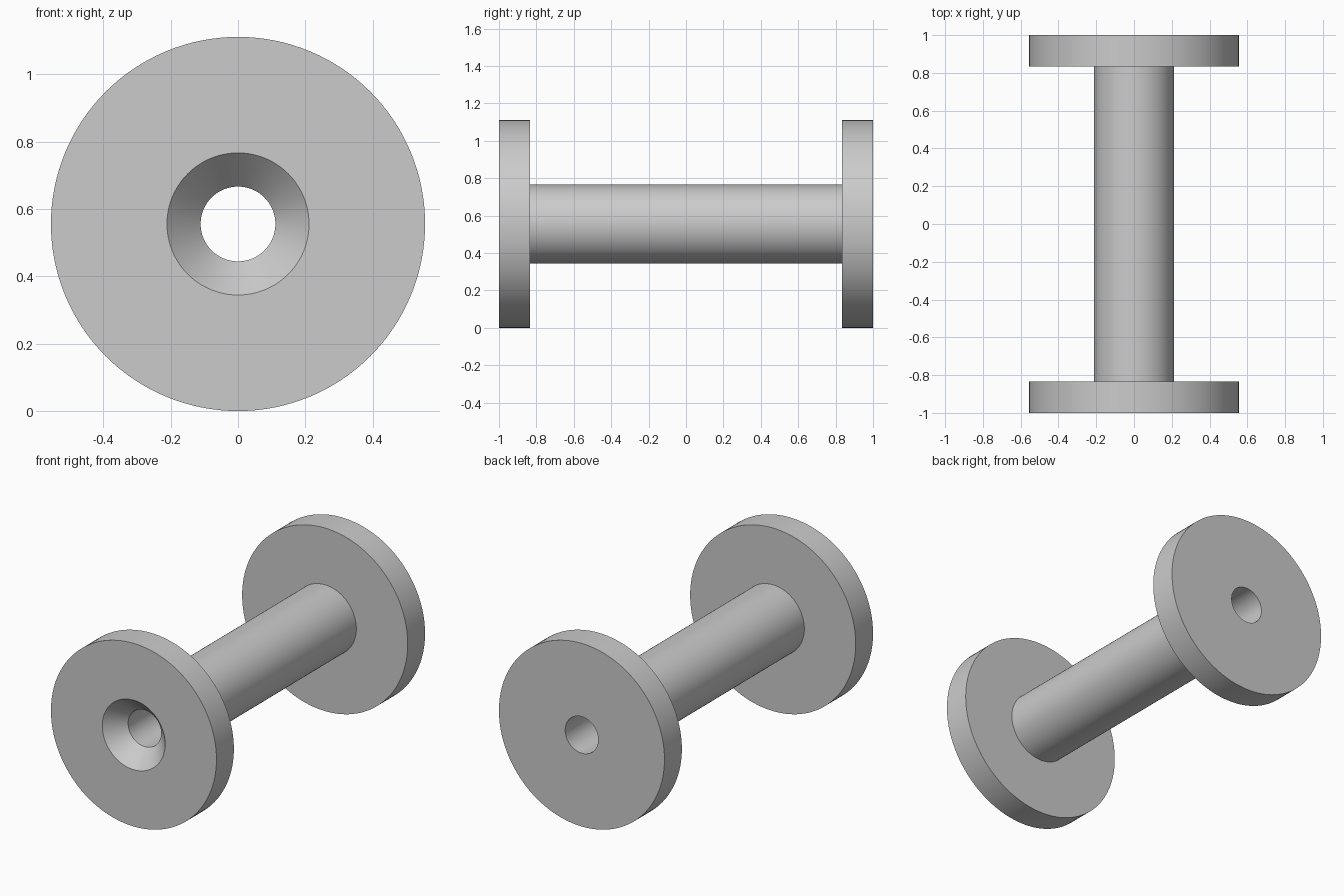
import bpy
import bmesh
import math
from mathutils import Vector

if "Cube" in bpy.data.objects:
    bpy.data.objects.remove(bpy.data.objects["Cube"], do_unlink=True)

# Main dimensions
HALF_LENGTH = 1.0
FLANGE_RADIUS = 0.5556
FLANGE_INNER = 0.8333      # distance of each flange's inner face from the middle
SHAFT_RADIUS = 0.211
BORE_RADIUS = 0.111
SINK_DEPTH = 0.105
SEGMENTS = 128

# Plain grey
grey = bpy.data.materials.new("plain_grey")
grey.use_nodes = True
colour = (0.6, 0.6, 0.6, 1.0)
grey.diffuse_color = colour
grey.node_tree.nodes["Principled BSDF"].inputs["Base Color"].default_value = colour


def lathe(name, profile, centre_z):
    """Revolve a closed (radius, y) profile around the y axis."""
    bm = bmesh.new()
    verts = [bm.verts.new((r, y, 0)) for r, y in profile]
    edges = [bm.edges.new((v, verts[i - 1])) for i, v in enumerate(verts)]
    bmesh.ops.spin(bm, geom=verts + edges, cent=(0, 0, 0), axis=(0, 1, 0),
                   angle=math.tau, steps=SEGMENTS, use_merge=True)
    bmesh.ops.remove_doubles(bm, verts=bm.verts, dist=1e-5)
    bmesh.ops.translate(bm, verts=bm.verts, vec=Vector((0, 0, centre_z)))
    bmesh.ops.recalc_face_normals(bm, faces=bm.faces)
    mesh = bpy.data.meshes.new(name)
    bm.to_mesh(mesh)
    bm.free()
    mesh.materials.append(grey)
    obj = bpy.data.objects.new(name, mesh)
    bpy.context.collection.objects.link(obj)
    bpy.ops.object.select_all(action='DESELECT')
    obj.select_set(True)
    bpy.context.view_layer.objects.active = obj
    bpy.ops.object.shade_smooth_by_angle(angle=math.radians(30))
    return obj


# Flanged spool: two discs, shaft, through bore and front countersink
lathe("flanged_spool", [
    (SHAFT_RADIUS, -HALF_LENGTH),               # countersink rim
    (FLANGE_RADIUS, -HALF_LENGTH),              # front flange
    (FLANGE_RADIUS, -FLANGE_INNER),
    (SHAFT_RADIUS, -FLANGE_INNER),              # shaft
    (SHAFT_RADIUS, FLANGE_INNER),
    (FLANGE_RADIUS, FLANGE_INNER),              # back flange
    (FLANGE_RADIUS, HALF_LENGTH),
    (BORE_RADIUS, HALF_LENGTH),                 # bore
    (BORE_RADIUS, SINK_DEPTH - HALF_LENGTH),    # countersink floor
], FLANGE_RADIUS)
